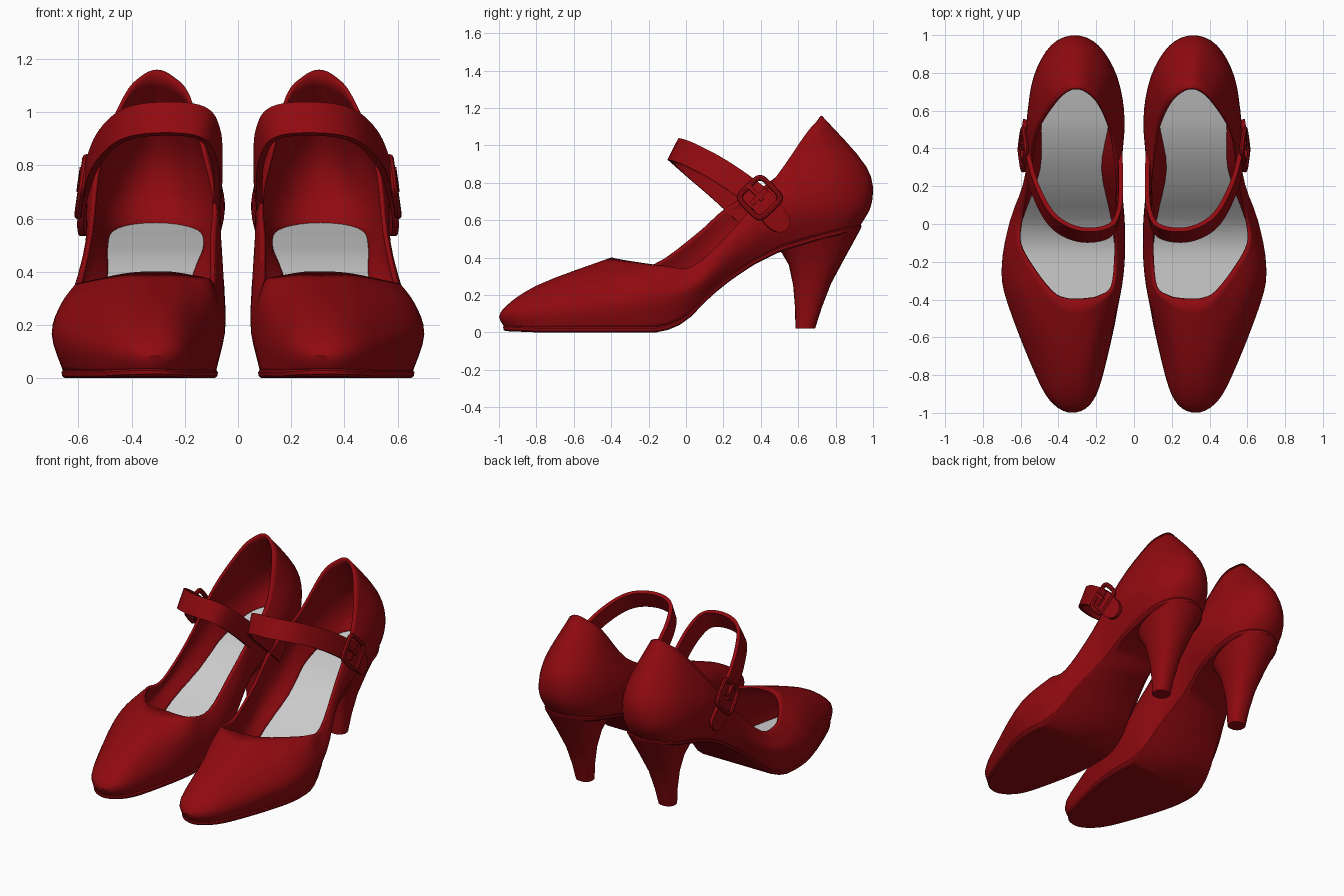
import bpy, bmesh, math
from mathutils import Vector as V

if "Cube" in bpy.data.objects:
    bpy.data.objects.remove(bpy.data.objects["Cube"])

red = bpy.data.materials.new("red_leather")
red.diffuse_color = (0.28, 0.003, 0.005, 1)
red.use_nodes = True
red.node_tree.nodes["Principled BSDF"].inputs["Base Color"].default_value = red.diffuse_color


def catmull(pts, n, closed=False):
    pts = [V(p) for p in pts]
    m, out = len(pts), []
    get = (lambda i: pts[i % m]) if closed else (lambda i: pts[max(0, min(m - 1, i))])
    for i in range(m if closed else m - 1):
        a, b, c, d = (get(i + j) for j in (-1, 0, 1, 2))
        for s in range(n):
            t = s / n
            out.append(b + (c - a) * t / 2 + (2 * a - 5 * b + 4 * c - d) * t * t / 2
                       + (3 * b - a - 3 * c + d) * t ** 3 / 2)
    return out if closed else out + [pts[-1]]


def loft(name, rings, caps=True, mat=red, solid=0, wrap=False):
    """Skin closed rings, cap the ends in strips, mirror to the other shoe."""
    bm = bmesh.new()
    vs = [[bm.verts.new(p) for p in r] for r in rings]
    n = len(vs[0])
    pairs = list(zip(vs, vs[1:])) + ([(vs[-1], vs[0])] if wrap else [])
    for a, b in pairs:
        for k in range(n):
            j = (k + 1) % n
            bm.faces.new((a[k], a[j], b[j], b[k]))
    if caps:
        for r in ([vs[0], vs[-1]] if len(vs) > 1 else [vs[0]]):
            for k in range(n // 2):
                quad = dict.fromkeys((r[k], r[k + 1], r[n - k - 1], r[(n - k) % n]))
                bm.faces.new(list(quad))
    if len(rings) > 1 and not solid:
        bmesh.ops.recalc_face_normals(bm, faces=bm.faces)
    me = bpy.data.meshes.new(name)
    bm.to_mesh(me)
    bm.free()
    ob = bpy.data.objects.new(name, me)
    bpy.context.collection.objects.link(ob)
    if mat:
        me.materials.append(mat)
    bpy.ops.object.select_all(action='DESELECT')
    ob.select_set(True)
    bpy.context.view_layer.objects.active = ob
    bpy.ops.object.shade_smooth_by_angle(angle=math.radians(35))
    if solid:
        s = ob.modifiers.new("thickness", 'SOLIDIFY')
        s.thickness, s.offset = solid, -1
    mir = ob.modifiers.new("other_shoe", 'MIRROR')
    mir.use_mirror_merge = False
    return ob


# Underside height along the shoe
BASE = [(-1, .008), (-.8, 0), (-.15, 0), (-.06, .022), (.02, .075), (.1, .16),
        (.2, .25), (.35, .355), (.5, .43), (.7, .49), (.95, .553)]


def base_z(y):
    y = max(-1, min(.949, y))
    for (y0, z0), (y1, z1) in zip(BASE, BASE[1:]):
        if y <= y1:
            return z0 + (z1 - z0) * (y - y0) / (y1 - y0)


# Guide loops run toe, outer side, heel, inner side
SOLE = [(.33, -.97), (.42, -.925), (.50, -.80), (.625, -.45), (.655, -.22), (.60, .03),
        (.505, .30), (.50, .55), (.485, .78), (.42, .89), (.31, .93), (.20, .89),
        (.13, .78), (.125, .55), (.165, .30), (.11, .03), (.085, -.22), (.095, -.45),
        (.175, -.80), (.24, -.925)]
BULGE = [(.325, -.99, .11), (.425, -.945, .12), (.515, -.80, .13), (.67, -.42, .16),
         (.70, -.22, .17), (.655, .02, .22), (.56, .28, .42), (.56, .55, .60),
         (.53, .78, .66), (.44, .945, .69), (.315, .995, .70), (.19, .945, .69),
         (.09, .78, .66), (.055, .55, .60), (.09, .28, .43), (.055, .02, .22),
         (.052, -.22, .16), (.085, -.44, .15), (.165, -.79, .13), (.23, -.945, .12)]
SHOULDER = [(.32, -.80, .25), (.39, -.76, .257), (.47, -.62, .285), (.61, -.36, .30),
            (.665, -.18, .28), (.635, .03, .29), (.575, .27, .50), (.565, .53, .72),
            (.51, .77, .84), (.42, .91, .87), (.31, .965, .885), (.195, .91, .87),
            (.11, .77, .84), (.06, .53, .72), (.065, .26, .57), (.055, .03, .38),
            (.06, -.20, .27), (.09, -.42, .28), (.19, -.62, .285), (.25, -.76, .257)]
RIM = [(.31, -.40, .40), (.365, -.395, .40), (.43, -.365, .393), (.52, -.255, .375),
       (.61, -.10, .355), (.60, .04, .355), (.56, .25, .55), (.525, .48, .83),
       (.43, .64, 1.06), (.365, .705, 1.135), (.305, .725, 1.16), (.245, .705, 1.135),
       (.18, .64, 1.06), (.115, .48, .83), (.08, .22, .67), (.09, .06, .53),
       (.09, -.17, .365), (.11, -.335, .375), (.185, -.385, .39), (.25, -.397, .40)]

flat = catmull([(x, y, 0) for x, y in SOLE], 4, True)


def outline(grow, lift):
    out = []
    for k, p in enumerate(flat):
        d = (flat[(k + 1) % len(flat)] - flat[k - 1]).normalized()
        out.append(V((p.x + d.y * grow, p.y - d.x * grow, base_z(p.y) + lift)))
    return out


# Upper
guides = [outline(0, .02)] + [catmull(g, 4, True) for g in (BULGE, SHOULDER, RIM)]
columns = [catmull(c, 4) for c in zip(*guides)]
loft("upper", list(zip(*columns)), caps=False, solid=.016)

# Sole plate and grey insole
loft("sole", [outline(-.004, 0), outline(.006, .008), outline(.008, .022), outline(.002, .03)])
loft("insole", [outline(-.002, .038)], mat=None)

# Heel: front y, front z, back y, back z, half width
HEEL = [(.585, .02, .69, .02, .056), (.583, .13, .725, .13, .066), (.573, .25, .775, .26, .087),
        (.55, .36, .85, .40, .125), (.515, .42, .905, .50, .158), (.49, .45, .937, .56, .178)]
rings = []
for y0, z0, y1, z1, w in HEEL:
    ring = []
    for k in range(24):
        a = 2 * math.pi * k / 24
        c, s = math.cos(a), math.sin(a)
        u = .5 + .5 * math.copysign(abs(c) ** .85, c)
        ring.append(V((.31 + w * math.copysign(abs(s) ** .85, s),
                       y0 + (y1 - y0) * u, z0 + (z1 - z0) * u)))
    rings.append(ring)
loft("heel", rings)


def band(name, path, width, thick):
    """Flat strip along a path; width is a function of the 0-1 position."""
    rings = []
    for i, p in enumerate(path):
        t = (path[min(i + 1, len(path) - 1)] - path[max(i - 1, 0)]).normalized()
        w = V((-.08, .45, .89))
        w = (w - t * w.dot(t)).normalized()
        n = t.cross(w) * thick / 2
        w = w * width(i / (len(path) - 1)) / 2
        rings.append([p - w - n, p - w + n, p + w + n, p + w - n])
    return loft(name, rings)


# Ankle strap, with a rounded tongue past the buckle
strap = catmull([(.08, .36, .60), (.075, .20, .75), (.085, .05, .88), (.14, -.04, .96),
                 (.29, -.055, .975), (.43, .02, .95), (.525, .19, .86), (.575, .38, .725),
                 (.587, .46, .635), (.578, .535, .55)], 7)
band("ankle_strap", strap,
     lambda u: .13 * math.sqrt(max(.05, 1 - max(0, (u - .9) / .1) ** 2)), .024)

# Buckle frame and prong, leaning in towards the ankle
C, T, W = V((.587, .395, .72)), V((.10, .70, -.71)).normalized(), V((-.10, .71, .70)).normalized()
N = T.cross(W).normalized()
rings = []
for k in range(32):
    a = 2 * math.pi * k / 32
    c, s = math.cos(a), math.sin(a)
    d = T * math.copysign(abs(c) ** .4, c) + W * math.copysign(abs(s) ** .4, s)
    rad = d.normalized()
    rings.append([C + d * .087 + rad * .016 * math.cos(b) + N * .014 * math.sin(b)
                  for b in (j * math.pi / 4 for j in range(8))])
loft("buckle_frame", rings, caps=False, wrap=True)
band("buckle_prong", [C + T * t + N * .008 for t in (-.09, -.05, 0, .02)], lambda u: .022, .02)
band("buckle_bar", [C - T * .02 + N * .004, C + T * .005 + N * .004], lambda u: .11, .016)
